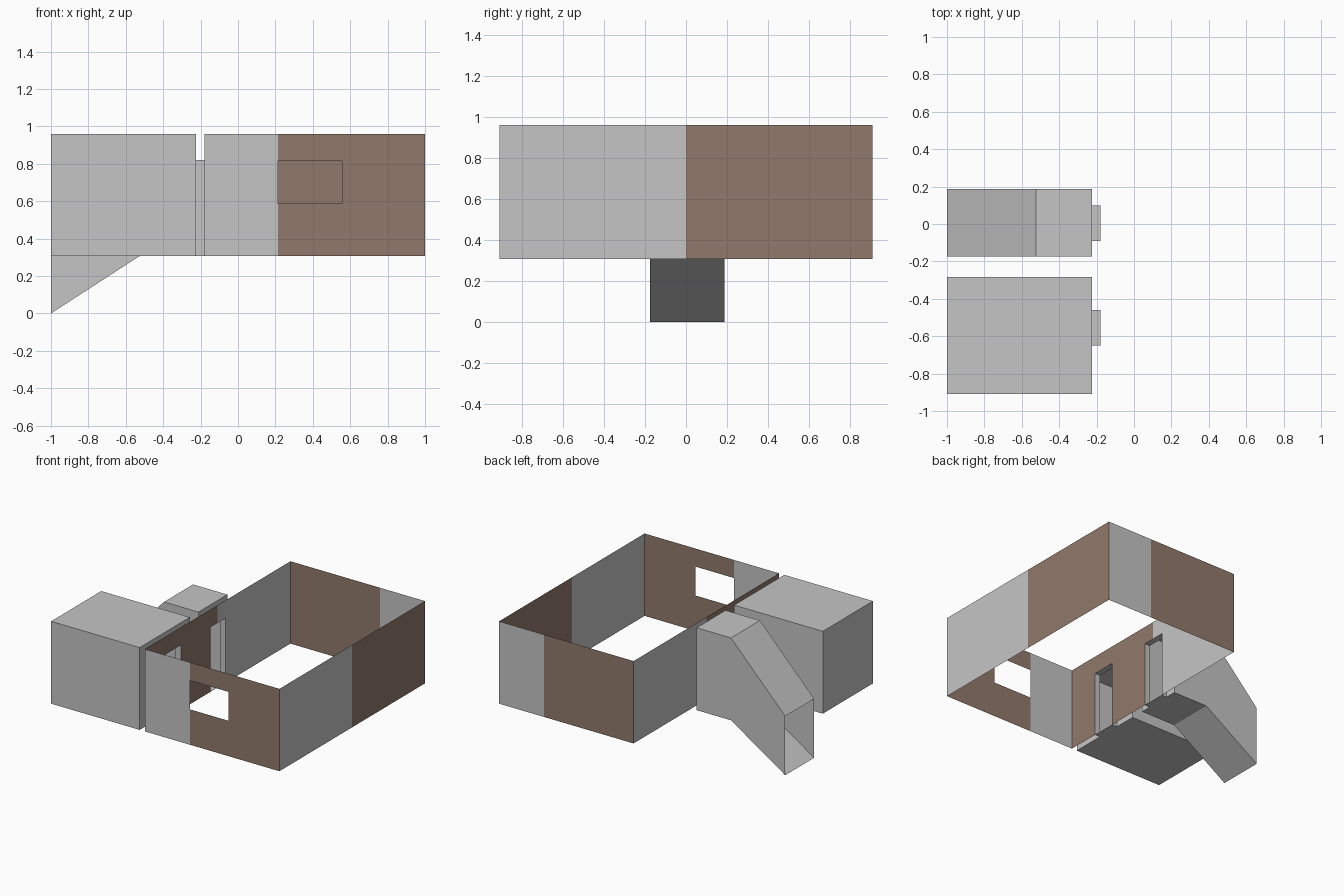
import bpy, bmesh

if "Cube" in bpy.data.objects:
    bpy.data.objects.remove(bpy.data.objects["Cube"])

def material(name, rgb):
    m = bpy.data.materials.new(name)
    m.diffuse_color = (*rgb, 1)
    m.use_nodes = True
    m.node_tree.nodes["Principled BSDF"].inputs["Base Color"].default_value = m.diffuse_color
    return m

GREY = material("plain grey", (0.56, 0.56, 0.56))
BROWN = material("warm brown", (0.283, 0.195, 0.147))

# Main levels and lines
Z0, Z1, DOOR_Z = 0.308, 0.96, 0.82
ROOM_X0, ROOM_X1, Y = -0.178, 1.0, 0.91
SIDE_X0, SIDE_X1 = -1.0, -0.224
DOORS = [(-0.65, -0.46), (-0.09, 0.10)]

def wall(bm, axis, pos, a, b, holes=(), brown=None):
    """Thin wall on x or y = pos, from a to b, with holes (a0, a1, z0, z1)
    and a brown stretch between two positions."""
    us = {a, b} | {u for h in holes for u in h[:2]}
    if brown:
        us |= set(brown)
    us = sorted(us)
    zs = sorted({Z0, Z1} | {z for h in holes for z in h[2:]})
    for u0, u1 in zip(us, us[1:]):
        for z0, z1 in zip(zs, zs[1:]):
            um, zm = (u0 + u1) / 2, (z0 + z1) / 2
            if any(h[0] < um < h[1] and h[2] < zm < h[3] for h in holes):
                continue
            ring = [(u0, z0), (u1, z0), (u1, z1), (u0, z1)]
            vs = [bm.verts.new((pos, u, z) if axis == 'x' else (u, pos, z))
                  for u, z in ring]
            f = bm.faces.new(vs)
            f.material_index = int(bool(brown and brown[0] < um < brown[1]))

def shell(bm, profile, y0, y1, open_edges, caps=True):
    """Sweep an x-z profile along y, leaving the listed edges open."""
    n = len(profile)
    for i in range(n):
        if i in open_edges:
            continue
        (xa, za), (xb, zb) = profile[i], profile[(i + 1) % n]
        bm.faces.new([bm.verts.new(c) for c in
                      ((xa, y0, za), (xb, y0, zb), (xb, y1, zb), (xa, y1, za))])
    if caps:
        for y in (y0, y1):
            bm.faces.new([bm.verts.new((x, y, z)) for x, z in profile])

def finish(bm, name):
    bmesh.ops.remove_doubles(bm, verts=bm.verts, dist=0.0001)
    bmesh.ops.recalc_face_normals(bm, faces=bm.faces)
    me = bpy.data.meshes.new(name)
    bm.to_mesh(me)
    bm.free()
    for m in (GREY, BROWN):
        me.materials.append(m)
    bpy.context.collection.objects.link(bpy.data.objects.new(name, me))

door_holes = [(a, b, Z0, DOOR_Z) for a, b in DOORS]

# Main room: four thin walls, each part grey and part brown, no roof or floor
bm = bmesh.new()
wall(bm, 'y', -Y, ROOM_X0, ROOM_X1, [(0.215, 0.555, 0.588, 0.817)], (0.215, ROOM_X1))
wall(bm, 'y', Y, ROOM_X0, ROOM_X1, brown=(ROOM_X0, 0.605))
wall(bm, 'x', ROOM_X1, -Y, Y, brown=(0, Y))
wall(bm, 'x', ROOM_X0, -Y, Y, door_holes, (-Y, 0))
finish(bm, "room_walls")

# Closed side room with a doorway
bm = bmesh.new()
shell(bm, [(SIDE_X0, Z0), (SIDE_X1, Z0), (SIDE_X1, Z1), (SIDE_X0, Z1)],
      -Y, -0.283, {1})
wall(bm, 'x', SIDE_X1, -Y, -0.283, door_holes[:1])
finish(bm, "side_room")

# Stair passage: level by the door, then sloping down to an open end
bm = bmesh.new()
shell(bm, [(SIDE_X0, 0), (-0.525, Z0), (SIDE_X1, Z0),
           (SIDE_X1, Z1), (-0.525, Z1), (SIDE_X0, 0.467)],
      -0.175, 0.187, {2, 5})
wall(bm, 'x', SIDE_X1, -0.175, 0.187, door_holes[1:])
finish(bm, "stair_passage")

# Short door frames linking both parts to the main room
for name, (a, b) in zip(("side_room_door_frame", "stair_door_frame"), DOORS):
    bm = bmesh.new()
    shell(bm, [(SIDE_X1, Z0), (ROOM_X0, Z0), (ROOM_X0, DOOR_Z), (SIDE_X1, DOOR_Z)],
          a, b, {1, 3})
    finish(bm, name)
